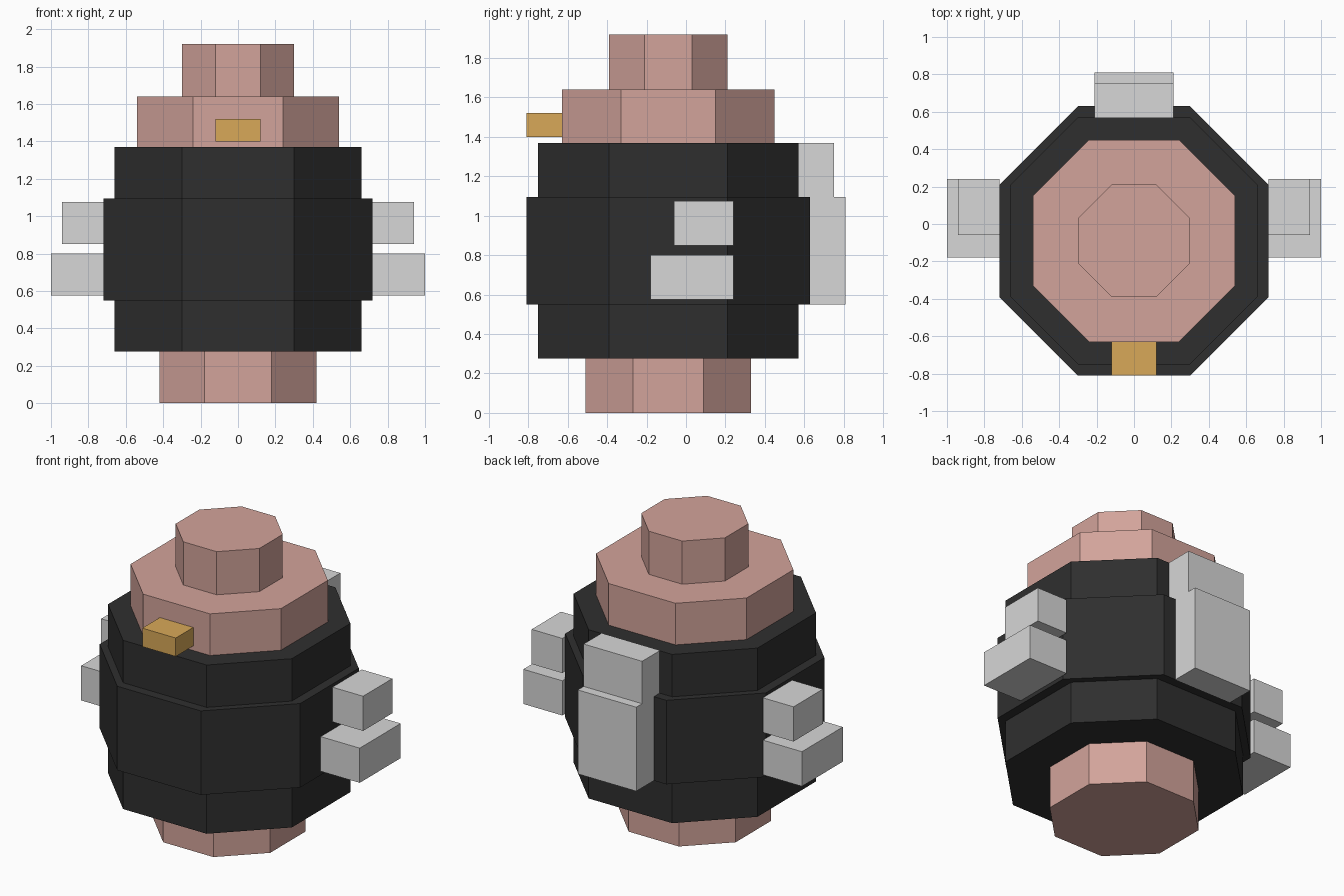
import bpy
import bmesh

cube = bpy.data.objects.get("Cube")
if cube:
    bpy.data.objects.remove(cube, do_unlink=True)

CENTRE_Y = -0.09


def material(name, r, g, b):
    mat = bpy.data.materials.new(name)
    mat.use_nodes = True
    mat.diffuse_color = (r, g, b, 1)
    mat.node_tree.nodes["Principled BSDF"].inputs["Base Color"].default_value = (r, g, b, 1)
    return mat


pink = material("dusty pink", 0.65, 0.37, 0.327)
black = material("charcoal", 0.028, 0.028, 0.028)
grey = material("light grey", 0.68, 0.68, 0.68)
gold = material("ochre", 0.69, 0.395, 0.098)


def finish(name, bm, mat):
    bmesh.ops.recalc_face_normals(bm, faces=bm.faces)
    mesh = bpy.data.meshes.new(name)
    bm.to_mesh(mesh)
    bm.free()
    mesh.materials.append(mat)
    obj = bpy.data.objects.new(name, mesh)
    bpy.context.collection.objects.link(obj)
    return obj


def octagon_stack(name, rings, mat):
    """Loft octagons given as (half width, half flat side, height)."""
    bm = bmesh.new()
    loops = []
    for h, f, z in rings:
        outline = [(f, -h), (h, -f), (h, f), (f, h), (-f, h), (-h, f), (-h, -f), (-f, -h)]
        loops.append([bm.verts.new((x, y + CENTRE_Y, z)) for x, y in outline])
    for low, high in zip(loops, loops[1:]):
        for i in range(8):
            j = (i + 1) % 8
            bm.faces.new((low[i], low[j], high[j], high[i]))
    bm.faces.new(loops[0])
    bm.faces.new(loops[-1])
    return finish(name, bm, mat)


def box(name, xs, ys, zs, mat):
    bm = bmesh.new()
    bmesh.ops.create_cube(bm, size=1)
    for v in bm.verts:
        v.co = [span[c > 0] for span, c in zip((xs, ys, zs), v.co)]
    return finish(name, bm, mat)


# Body: base, stepped torso, head and top knob
octagon_stack("base", [(0.42, 0.18, 0), (0.42, 0.18, 0.275)], pink)
octagon_stack("torso", [(0.66, 0.30, 0.275), (0.66, 0.30, 0.55),
                        (0.72, 0.30, 0.55), (0.72, 0.30, 1.095),
                        (0.66, 0.30, 1.095), (0.66, 0.30, 1.37)], black)
octagon_stack("head", [(0.54, 0.24, 1.37), (0.54, 0.24, 1.64)], pink)
octagon_stack("top_knob", [(0.30, 0.12, 1.64), (0.30, 0.12, 1.92)], pink)

# Block on the front of the head
box("front_block", (-0.12, 0.12), (-0.81, -0.63), (1.40, 1.52), gold)

# Paired blocks on each side
for side, s in (("left", 1), ("right", -1)):
    for level, reach, front, zs in (("upper", 0.94, -0.06, (0.85, 1.075)),
                                    ("lower", 1.0, -0.18, (0.575, 0.80))):
        box(f"{side}_{level}_block", sorted((s * 0.72, s * reach)), (front, 0.24), zs, grey)

# Stepped pack on the back
box("back_pack_upper", (-0.21, 0.21), (0.57, 0.75), (1.095, 1.37), grey)
box("back_pack_lower", (-0.21, 0.21), (0.63, 0.81), (0.55, 1.095), grey)
